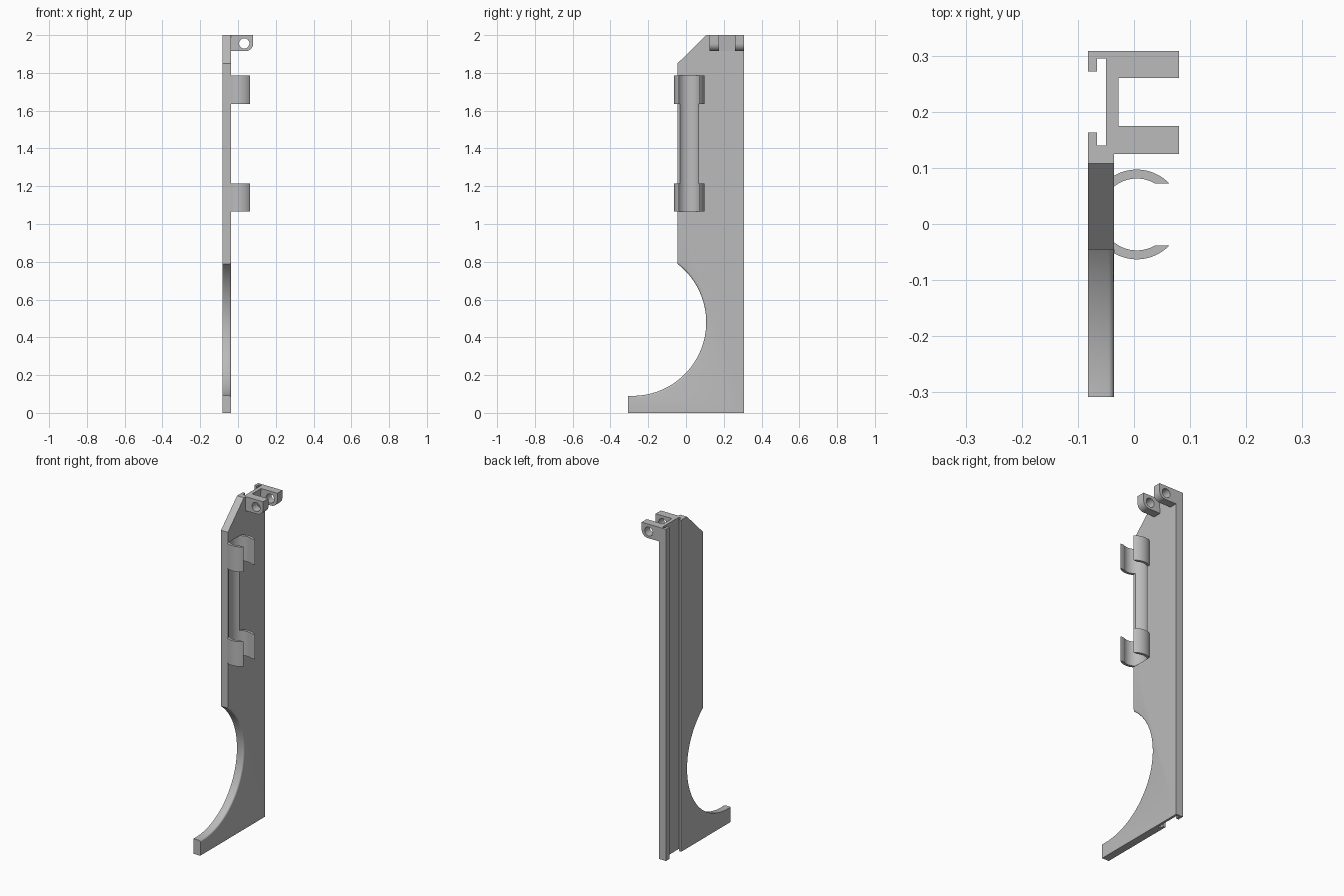
import bpy, bmesh
from math import sin, cos, radians, asin, acos, degrees
from mathutils import Vector

old = bpy.data.objects.get("Cube")
if old:
    bpy.data.objects.remove(old)

grey = bpy.data.materials.new("plain grey")
grey.use_nodes = True
colour = (0.5, 0.5, 0.5, 1)
grey.diffuse_color = colour
grey.node_tree.nodes["Principled BSDF"].inputs["Base Color"].default_value = colour

# Map profile (u, v) and depth w to space for each extrusion axis
PLACE = {"x": lambda u, v, w: (w, u, v),
         "y": lambda u, v, w: (u, w, v),
         "z": lambda u, v, w: (u, v, w)}


def prism(name, pts, axis, a, b, round_edge=None):
    """Extrude a closed profile from a to b; optionally round chosen edges."""
    bm = bmesh.new()
    place = PLACE[axis]
    lo = [bm.verts.new(place(u, v, a)) for u, v in pts]
    hi = [bm.verts.new(place(u, v, b)) for u, v in pts]
    bm.faces.new(lo)
    bm.faces.new(hi)
    for i in range(len(pts)):
        j = (i + 1) % len(pts)
        bm.faces.new((lo[i], lo[j], hi[j], hi[i]))
    bmesh.ops.recalc_face_normals(bm, faces=bm.faces)
    if round_edge:
        chosen = [e for e in bm.edges if round_edge(e)]
        bmesh.ops.bevel(bm, geom=chosen, offset=0.01, segments=4,
                        profile=0.5, affect="EDGES", clamp_overlap=True)
    mesh = bpy.data.meshes.new(name)
    bm.to_mesh(mesh)
    bm.free()
    mesh.materials.append(grey)
    ob = bpy.data.objects.new(name, mesh)
    bpy.context.collection.objects.link(ob)
    return ob


def arc(cu, cv, r, a, b, n=24):
    return [(cu + r * cos(radians(a + (b - a) * i / n)),
             cv + r * sin(radians(a + (b - a) * i / n))) for i in range(n + 1)]


def cut(ob, *cutters):
    """Subtract the cutters and discard them."""
    for c in cutters:
        m = ob.modifiers.new("cut", "BOOLEAN")
        m.operation, m.solver, m.object = "DIFFERENCE", "EXACT", c
        c.hide_render = True
        bpy.context.view_layer.objects.active = ob
        bpy.ops.object.modifier_apply(modifier=m.name)
        bpy.data.objects.remove(c)


BACK, FACE, END = -0.082, -0.036, 0.308

# Main plate with a sloped top corner and a large round scoop
CY, CZ, R = -0.283, 0.48, 0.39
scoop = arc(CY, CZ, R, degrees(acos((-0.045 - CY) / R)),
            -degrees(acos((-END - CY) / R)), 48)
outline = [(-END, 0), (END, 0), (END, 2), (0.108, 2), (-0.045, 1.85)] + scoop


def on_scoop(edge):
    return all(abs(v.co.x - FACE) < 1e-5 and
               abs(Vector((v.co.y - CY, v.co.z - CZ)).length - R) < 1e-4
               for v in edge.verts)


plate = prism("back_plate", outline, "x", BACK, FACE, on_scoop)

# T-shaped rail slot in the rear, and the shallow groove behind the clips
slot = prism("slot_cutter", [(-0.1, 0.163), (-0.066, 0.163), (-0.066, 0.14),
                             (-0.05, 0.14), (-0.05, 0.295), (-0.066, 0.295),
                             (-0.066, 0.272), (-0.1, 0.272)], "z", -0.1, 2.1)
PX, PY, RO, RI = 0.005, 0.017, 0.08, 0.064
groove = prism("groove_cutter", arc(PX, PY, RI, 0, 352.5, 47), "z", 1.065, 1.787)
cut(plate, slot, groove)

# Two pairs of curved clip arms
gap, wall = 0.055, FACE - PX
outer = arc(PX, PY, RO, degrees(asin(gap / RO)), degrees(acos(wall / RO)))
inner = arc(PX, PY, RI, degrees(acos(wall / RI)), degrees(asin(gap / RI)))
arm = outer + inner
mirrored = [(x, 2 * PY - y) for x, y in arm]
for level, z0, z1 in (("lower", 1.065, 1.215), ("upper", 1.635, 1.787)):
    prism(level + "_clip_arm_rear", arm, "z", z0, z1)
    prism(level + "_clip_arm_front", mirrored, "z", z0, z1)

# Hinge lugs with a rounded lower corner and a pin hole
lug = [(FACE, 1.915), *arc(0.04, 1.955, 0.04, -90, 0, 10), (0.08, 2), (FACE, 2)]
for side, y0, y1 in (("front", 0.125, 0.175), ("rear", 0.26, END)):
    ob = prism(side + "_hinge_lug", lug, "y", y0, y1)
    cut(ob, prism("hole_cutter", arc(0.033, 1.956, 0.027, 0, 348.75, 31),
                  "y", y0 - 0.1, y1 + 0.1))

# Thin tapered web between the lugs
prism("hinge_web", [(FACE, 1.915), (-0.028, 2), (FACE, 2)], "y", 0.175, 0.26)

# Smooth the curves and keep the corners crisp
bpy.ops.object.select_all(action="DESELECT")
for ob in bpy.context.scene.objects:
    if ob.type == "MESH" and grey.name in ob.data.materials:
        ob.select_set(True)
        bpy.context.view_layer.objects.active = ob
bpy.ops.object.shade_smooth_by_angle(angle=radians(30))
